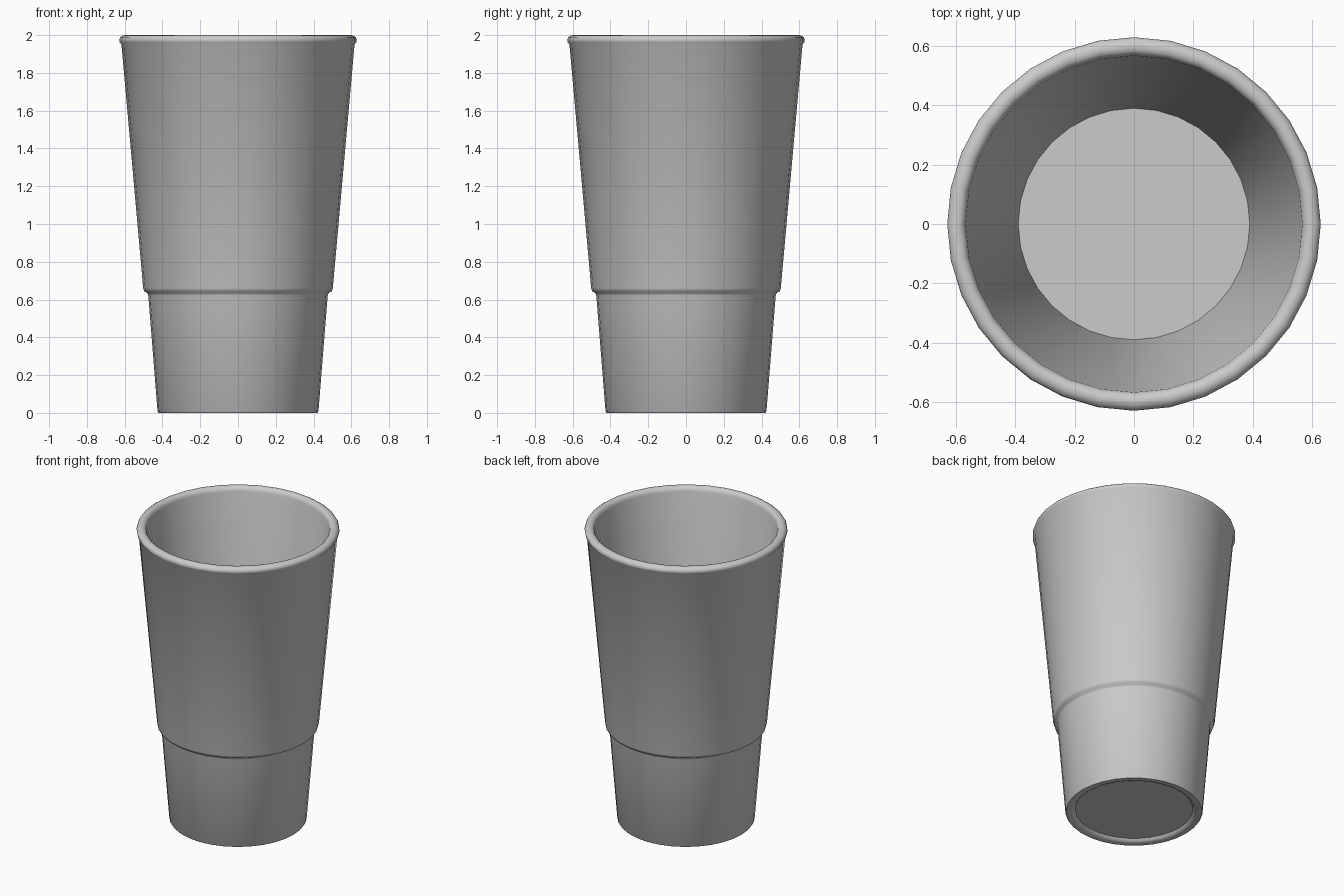
import bpy, bmesh, math

if "Cube" in bpy.data.objects:
    bpy.data.objects.remove(bpy.data.objects["Cube"])

SEGMENTS = 32

# Cup profile (radius, height): underside, outer wall, rolled rim, inner wall, floor
underside = [(0, 0.02), (0.365, 0.02), (0.375, 0.006), (0.39, 0)]
outer_wall = [(0.42, 0), (0.426, 0.008), (0.475, 0.622), (0.479, 0.634),
              (0.497, 0.644), (0.502, 0.66), (0.617, 1.95)]
rim = [(0.627, 1.963), (0.629, 1.975), (0.624, 1.989), (0.61, 1.998),
       (0.597, 2.0), (0.583, 1.997), (0.572, 1.987), (0.567, 1.97)]
inside = [(0.39, 0.05), (0, 0.05)]
profile = underside + outer_wall + rim + inside

# Spin the profile around the vertical axis
bm = bmesh.new()
verts = [bm.verts.new((r, 0, z)) for r, z in profile]
edges = [bm.edges.new(pair) for pair in zip(verts, verts[1:])]
bmesh.ops.spin(bm, geom=verts + edges, cent=(0, 0, 0), axis=(0, 0, 1),
               angle=math.tau, steps=SEGMENTS, use_duplicate=False)
bmesh.ops.remove_doubles(bm, verts=bm.verts, dist=0.0005)
bmesh.ops.recalc_face_normals(bm, faces=bm.faces)
mesh = bpy.data.meshes.new("tumbler_cup")
bm.to_mesh(mesh)
bm.free()

# Smooth walls with crisp floor and base edges
cup = bpy.data.objects.new("tumbler_cup", mesh)
bpy.context.collection.objects.link(cup)
bpy.context.view_layer.objects.active = cup
cup.select_set(True)
bpy.ops.object.shade_smooth_by_angle(angle=math.radians(50))
